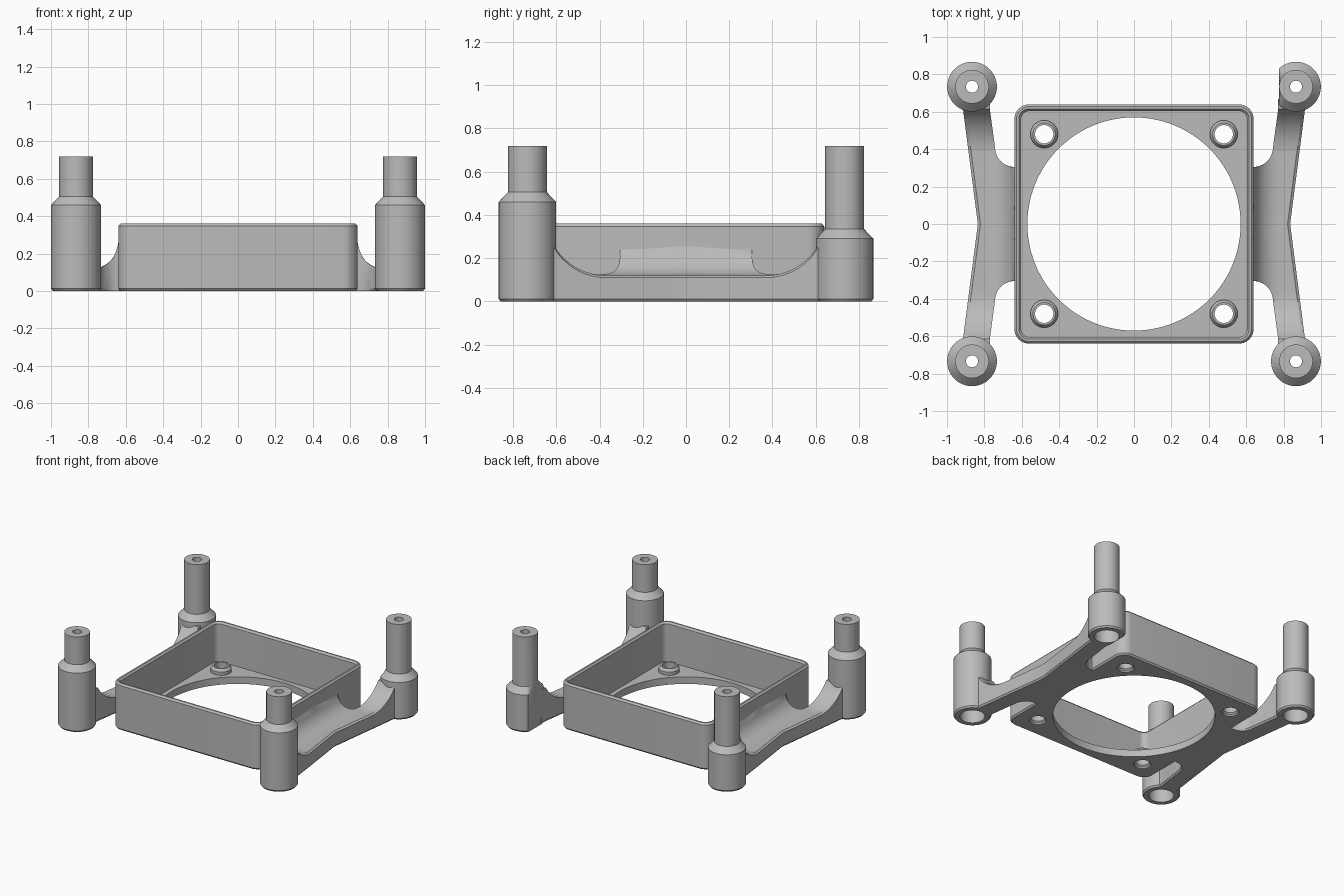
import bpy, bmesh, math

cube = bpy.data.objects.get("Cube")
if cube:
    bpy.data.objects.remove(cube, do_unlink=True)

grey = bpy.data.materials.new("plain_grey")
grey.use_nodes = True
grey.diffuse_color = (0.5, 0.5, 0.5, 1)
grey.node_tree.nodes["Principled BSDF"].inputs["Base Color"].default_value = (0.5, 0.5, 0.5, 1)


def make(name, rings, loop=False):
    """Skin a list of equal closed rings; cap the ends unless it loops."""
    bm = bmesh.new()
    vs = [[bm.verts.new(p) for p in ring] for ring in rings]
    n = len(vs[0])
    for a, b in zip(vs, vs[1:] + ([vs[0]] if loop else [])):
        for i in range(n):
            j = (i + 1) % n
            bm.faces.new((a[i], a[j], b[j], b[i]))
    if not loop:
        bm.faces.new(vs[0])
        bm.faces.new(vs[-1])
    bmesh.ops.recalc_face_normals(bm, faces=bm.faces)
    mesh = bpy.data.meshes.new(name)
    bm.to_mesh(mesh)
    bm.free()
    obj = bpy.data.objects.new(name, mesh)
    bpy.context.collection.objects.link(obj)
    mesh.materials.append(grey)
    return obj


def select(obj):
    bpy.ops.object.select_all(action='DESELECT')
    obj.select_set(True)
    bpy.context.view_layer.objects.active = obj


def smooth(obj):
    select(obj)
    bpy.ops.object.shade_smooth_by_angle(angle=math.radians(28))


def circle(r, z, x=0, y=0, n=64):
    return [(x + r * math.cos(2 * math.pi * i / n),
             y + r * math.sin(2 * math.pi * i / n), z) for i in range(n)]


def rounded_square(half, z, steps=8):
    r = 0.08 - (0.64 - half)
    pts = []
    for q in range(4):
        cx = (half - r) * (1 if q in (0, 3) else -1)
        cy = (half - r) * (1 if q < 2 else -1)
        for s in range(steps + 1):
            a = math.pi / 2 * (q + s / steps)
            pts.append((cx + r * math.cos(a), cy + r * math.sin(a), z))
    return pts


# Square tray with chamfered rim and a thin floor
FLOOR = 0.055
profile = [(0.63, 0), (0.64, 0.012), (0.64, 0.347), (0.628, 0.36),
           (0.616, 0.36), (0.604, 0.347), (0.604, FLOOR)]
tray = make("square_tray", [rounded_square(h, z) for h, z in profile])


def cut(obj, x, y, r, n):
    cutter = make("hole_cutter", [circle(r, -0.1, x, y, n), circle(r, 0.2, x, y, n)])
    cutter.hide_render = True
    mod = obj.modifiers.new("hole", 'BOOLEAN')
    mod.operation, mod.solver, mod.object = 'DIFFERENCE', 'EXACT', cutter
    select(obj)
    bpy.ops.object.modifier_apply(modifier=mod.name)
    bpy.data.objects.remove(cutter, do_unlink=True)


# Large round opening, screw holes and raised screw bosses
cut(tray, 0, 0, 0.57, 96)
boss = [(0.074, 0.04), (0.074, 0.08), (0.06, 0.1), (0.049, 0.1), (0.049, 0.022), (0.064, 0.008)]
for sx, side in ((1, "left"), (-1, "right")):
    for sy, end in ((1, "back"), (-1, "front")):
        x, y = 0.48 * sx, 0.48 * sy
        cut(tray, x, y, 0.06, 48)
        smooth(make(f"{end}_{side}_screw_boss", [circle(r, z, x, y, 48) for r, z in boss], True))
smooth(tray)

# Hollow stepped corner posts, lower shoulders at the back
PX, PY = 0.866, 0.734
for sx, side in ((1, "left"), (-1, "right")):
    for sy, end, h in ((1, "back", 0.29), (-1, "front", 0.46)):
        profile = [(0.124, 0), (0.133, 0.012), (0.133, h), (0.09, h + 0.045), (0.09, 0.72),
                   (0.032, 0.72), (0.032, h - 0.08), (0.088, h - 0.08), (0.088, 0)]
        post = make(f"{end}_{side}_post",
                    [circle(r, z, PX * sx, PY * sy) for r, z in profile], True)
        if sx > 0 and sy > 0:  # flat on the inner side of this post
            for v in post.data.vertices:
                v.co.x = max(v.co.x, PX - 0.091)
        smooth(post)

# Side arms: waisted plan, round notches beside the tray, coved top
NOTCH_Y, NOTCH_R = 0.41, 0.105


def top_height(x, y):
    dy = min(max(abs(y) - 0.37, 0), 0.28)
    dx = min(max(0.78 - x, 0), 0.14)
    z = max(0.4 - math.sqrt(0.28 ** 2 - dy * dy), 0.26 - math.sqrt(0.14 ** 2 - dx * dx))
    return min(z, 0.27)


def section(y, inner, sx, at_post=False):
    outer = 0.835 + 0.08 * min(abs(y) / 0.62, 1)
    xs = [inner + (outer - 0.014 - inner) * (k / 16) ** 1.4 for k in range(17)]
    pts = [(x, top_height(x, y)) for x in xs]
    pts += [(outer, top_height(outer, y) - 0.01), (outer, 0.012), (outer - 0.01, 0),
            (inner + 0.01, 0), (inner, 0.012)]
    ring = []
    for x, z in pts:
        yy = y
        if at_post:  # end follows the post wall
            yy = math.copysign(PY - math.sqrt(0.115 ** 2 - (x - PX) ** 2), y)
        ring.append((x * sx, yy, z))
    return ring


stations = [(0.1, 0.62), (0.2, 0.62), (0.3, 0.62)]
for k in range(11):
    a = math.pi / 2 * k / 10
    stations.append((NOTCH_Y - NOTCH_R * math.cos(a), 0.638 + NOTCH_R * math.sin(a)))
for k in range(1, 11):
    stations.append((NOTCH_Y + 0.205 * k / 10, 0.743 + 0.028 * k / 10))

for sx, side in ((1, "left"), (-1, "right")):
    rings = [section(-0.67, 0.771, sx, True)]
    rings += [section(-y, i, sx) for y, i in reversed(stations)]
    rings += [section(0, 0.62, sx)]
    rings += [section(y, i, sx) for y, i in stations]
    rings += [section(0.67, 0.771, sx, True)]
    smooth(make(f"{side}_arm", rings))
